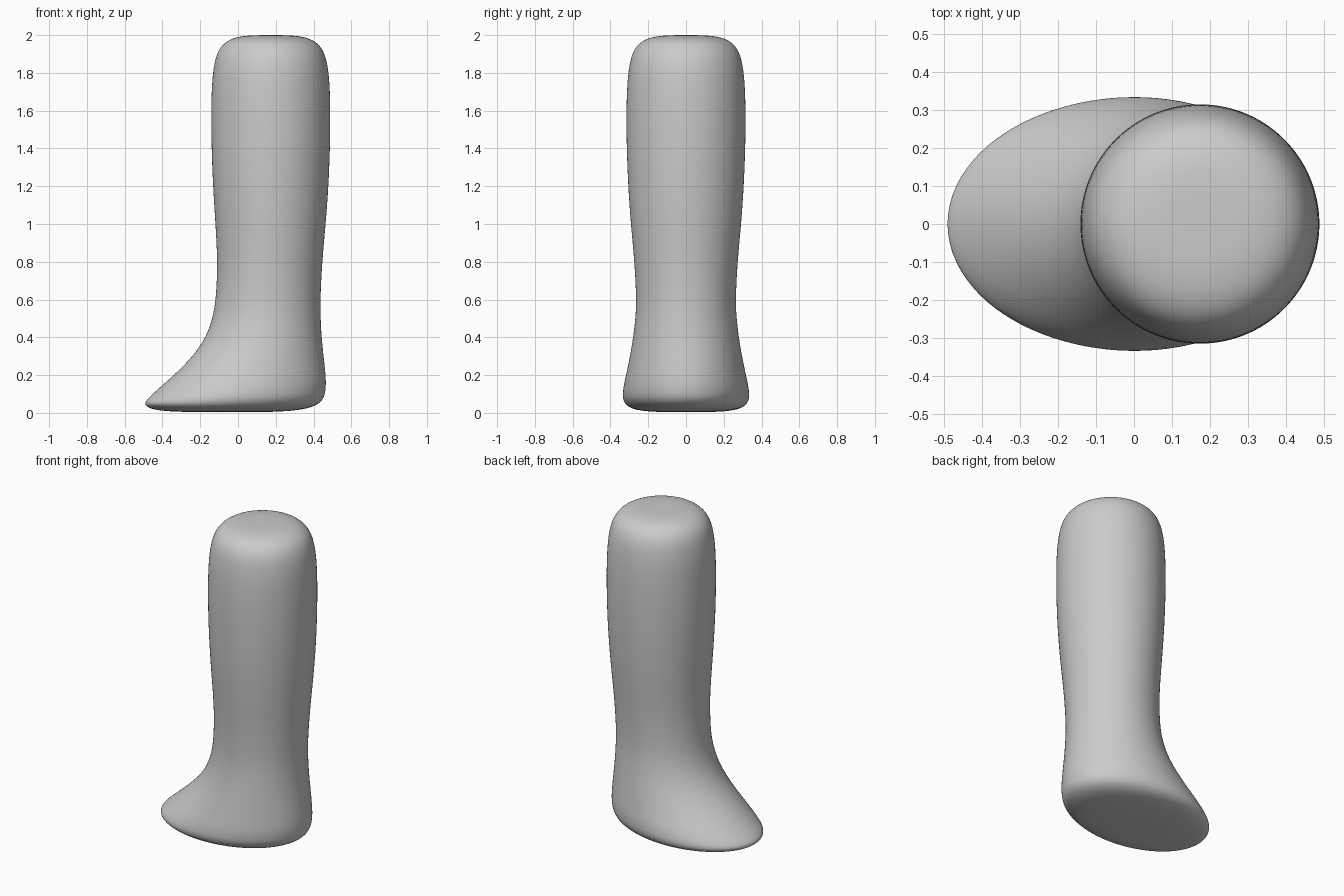
import bpy, bmesh, math

SEGMENTS = 48

# Elliptical cross-sections: height, toe-side x, heel-side x, half width
SECTIONS = [
    (0.004, -0.20, 0.10, 0.09),
    (0.006, -0.33, 0.21, 0.18),
    (0.013, -0.425, 0.31, 0.25),
    (0.027, -0.48, 0.385, 0.30),
    (0.05, -0.498, 0.432, 0.325),
    (0.075, -0.48, 0.452, 0.334),
    (0.10, -0.453, 0.462, 0.336),
    (0.15, -0.397, 0.467, 0.33),
    (0.20, -0.34, 0.465, 0.318),
    (0.30, -0.238, 0.454, 0.297),
    (0.40, -0.170, 0.443, 0.28),
    (0.50, -0.135, 0.438, 0.268),
    (0.60, -0.117, 0.436, 0.263),
    (0.80, -0.108, 0.446, 0.273),
    (1.00, -0.120, 0.465, 0.293),
    (1.20, -0.133, 0.480, 0.307),
    (1.40, -0.141, 0.488, 0.315),
    (1.60, -0.143, 0.490, 0.317),
    (1.75, -0.139, 0.486, 0.312),
    (1.85, -0.127, 0.474, 0.300),
    (1.91, -0.109, 0.456, 0.282),
    (1.95, -0.083, 0.430, 0.256),
    (1.98, -0.040, 0.387, 0.213),
    (1.995, 0.020, 0.327, 0.153),
    (2.00, 0.090, 0.257, 0.083),
]

bm = bmesh.new()

# Stack of elliptical rings
rings = []
for z, x0, x1, w in SECTIONS:
    cx, rx = (x0 + x1) / 2, (x1 - x0) / 2
    ring = []
    for i in range(SEGMENTS):
        a = 2 * math.pi * i / SEGMENTS
        ring.append(bm.verts.new((cx + rx * math.cos(a), w * math.sin(a), z)))
    rings.append(ring)

# Skin between rings
for low, high in zip(rings, rings[1:]):
    for i in range(SEGMENTS):
        j = (i + 1) % SEGMENTS
        bm.faces.new((low[i], low[j], high[j], high[i]))

# Sole and top caps
bm.faces.new(rings[0][::-1])
bm.faces.new(rings[-1])
for face in bm.faces:
    face.smooth = True

mesh = bpy.data.meshes.new("boot")
bm.to_mesh(mesh)
bm.free()
boot = bpy.data.objects.new("boot", mesh)
bpy.context.collection.objects.link(boot)

# Smooth the rounded edges
sub = boot.modifiers.new("smooth", 'SUBSURF')
sub.levels = sub.render_levels = 2
